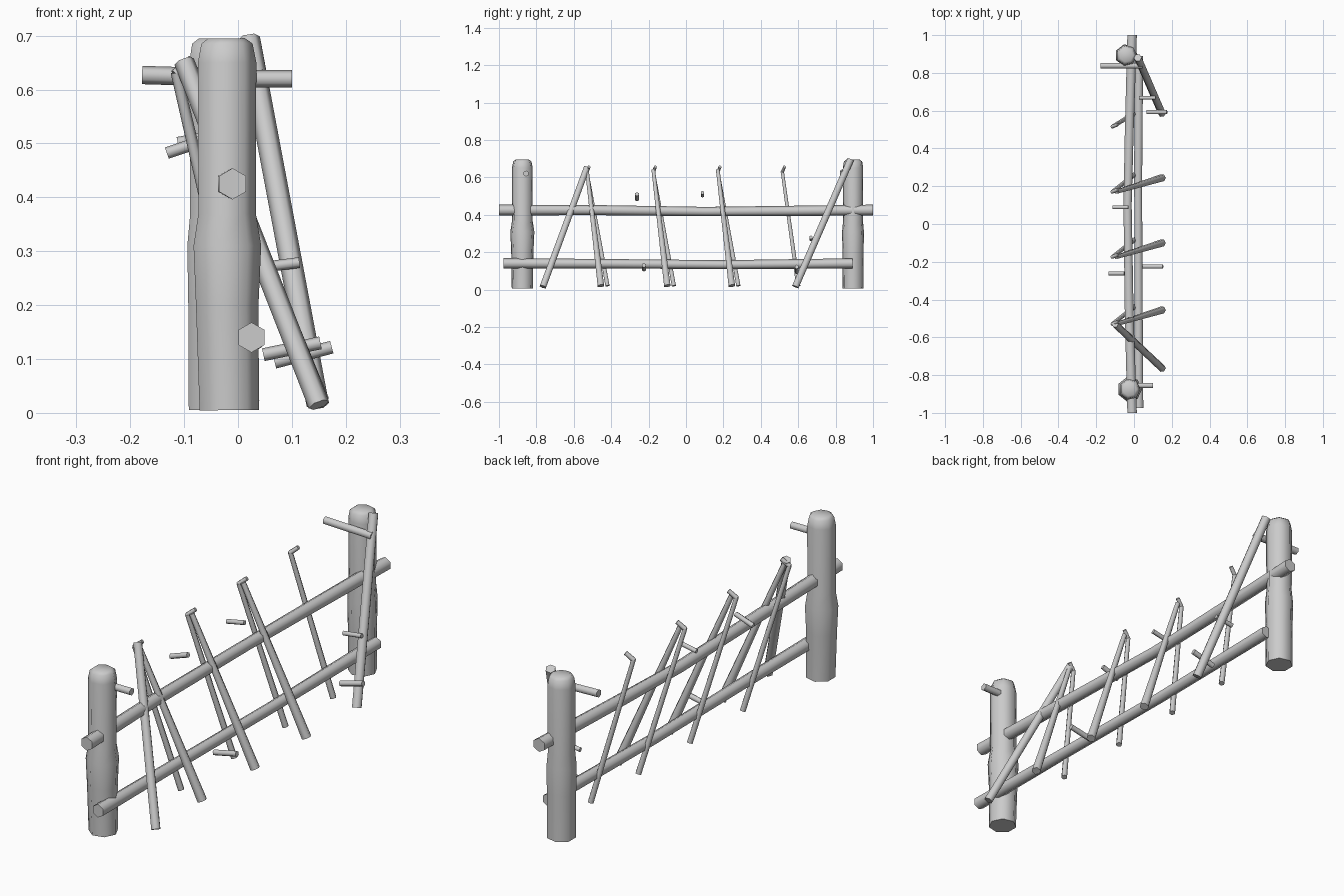
import bpy, bmesh, math
from mathutils import Vector

cube = bpy.data.objects.get("Cube")
if cube:
    bpy.data.objects.remove(cube)

grey = bpy.data.materials.new("weathered_grey")
grey.use_nodes = True
tone = (0.6, 0.6, 0.6, 1)
grey.diffuse_color = tone
grey.node_tree.nodes["Principled BSDF"].inputs["Base Color"].default_value = tone


def pole(name, points, radii, sides=6):
    """Faceted pole with one ring of vertices at each point of its path."""
    pts = [Vector(p) for p in points]
    axis = (pts[-1] - pts[0]).normalized()
    ref = Vector((1, 0, 0)) if abs(axis.z) > 0.6 else Vector((0, 0, 1))
    u = (ref - axis * ref.dot(axis)).normalized()
    v = axis.cross(u)
    bm = bmesh.new()
    rings = []
    for p, r in zip(pts, radii):
        angles = [math.tau * i / sides for i in range(sides)]
        rings.append([bm.verts.new(p + r * (u * math.cos(a) + v * math.sin(a))) for a in angles])
    for low, high in zip(rings, rings[1:]):
        for i in range(sides):
            j = (i + 1) % sides
            bm.faces.new((low[i], low[j], high[j], high[i]))
    bm.faces.new(rings[0][::-1])
    bm.faces.new(rings[-1])
    bmesh.ops.recalc_face_normals(bm, faces=bm.faces)
    mesh = bpy.data.meshes.new(name)
    bm.to_mesh(mesh)
    bm.free()
    mesh.materials.append(grey)
    obj = bpy.data.objects.new(name, mesh)
    bpy.context.collection.objects.link(obj)
    bpy.ops.object.select_all(action="DESELECT")
    obj.select_set(True)
    bpy.context.view_layer.objects.active = obj
    bpy.ops.object.shade_smooth_by_angle(angle=math.radians(65))
    return obj


# Upright end posts with a knotted waist and worn tops
heights = (0.005, 0.2, 0.31, 0.37, 0.65, 0.685, 0.695)
pole("front_post", [(-0.023 + (0.004 if z < 0.1 else 0), -0.875, z) for z in heights],
     (0.058, 0.061, 0.066, 0.056, 0.057, 0.05, 0.036), 7)
pole("back_post", [(-0.04, 0.893, z) for z in heights],
     (0.057, 0.058, 0.06, 0.054, 0.056, 0.05, 0.036), 7)

# Long, slightly sagging rails
pole("upper_rail", [(-0.01, -1, 0.425), (-0.025, -0.5, 0.425), (-0.034, 0.1, 0.417),
                    (-0.025, 0.5, 0.42), (-0.01, 1, 0.425)], (0.029, 0.027, 0.025, 0.027, 0.029))
pole("lower_rail", [(0.025, -0.975, 0.14), (0.024, -0.4, 0.138),
                    (0.022, 0.2, 0.133), (0.025, 0.89, 0.14)], (0.028, 0.025, 0.024, 0.027))

# Pairs of leaning stakes: a tapered outer stake and a thin hooked one
for n, y in enumerate((-0.53, -0.175, 0.17, 0.515)):
    drop = 0.085 if n == 3 else 0.11
    pole(f"thin_stake_{n + 1}", [(0.027, y + drop, 0.02), (-0.115, y, 0.632)], (0.013, 0.01))
    pole(f"stake_hook_{n + 1}", [(-0.117, y, 0.628), (-0.085, y + 0.012, 0.656)], (0.01, 0.009))
    if n < 3:
        pole(f"wide_stake_{n + 1}", [(0.15, y + 0.075, 0.02), (-0.095, y, 0.64)], (0.02, 0.011))

# Heavy diagonal props
pole("front_prop", [(0.15, -0.765, 0.015), (-0.1, -0.53, 0.652)], (0.02, 0.019))
pole("back_prop", [(0.148, 0.585, 0.015), (0.02, 0.88, 0.695)], (0.021, 0.021))

# Short cross pegs
pegs = {
    "back_top_peg": ((-0.178, 0.838, 0.627), (0.045, 0.838, 0.62), 0.017),
    "front_top_peg": ((-0.02, -0.855, 0.62), (0.1, -0.855, 0.62), 0.016),
    "upper_peg_front": ((-0.132, -0.262, 0.482), (-0.05, -0.262, 0.51), 0.011),
    "upper_peg_back": ((-0.112, 0.088, 0.502), (-0.03, 0.088, 0.518), 0.01),
    "lower_peg_front": ((0.047, -0.225, 0.108), (0.153, -0.225, 0.13), 0.012),
    "lower_peg_back": ((0.068, 0.592, 0.094), (0.174, 0.592, 0.122), 0.012),
    "middle_peg_back": ((0.028, 0.668, 0.268), (0.114, 0.668, 0.279), 0.01),
}
for name, (start, end, radius) in pegs.items():
    pole(name, (start, end), (radius, radius))
